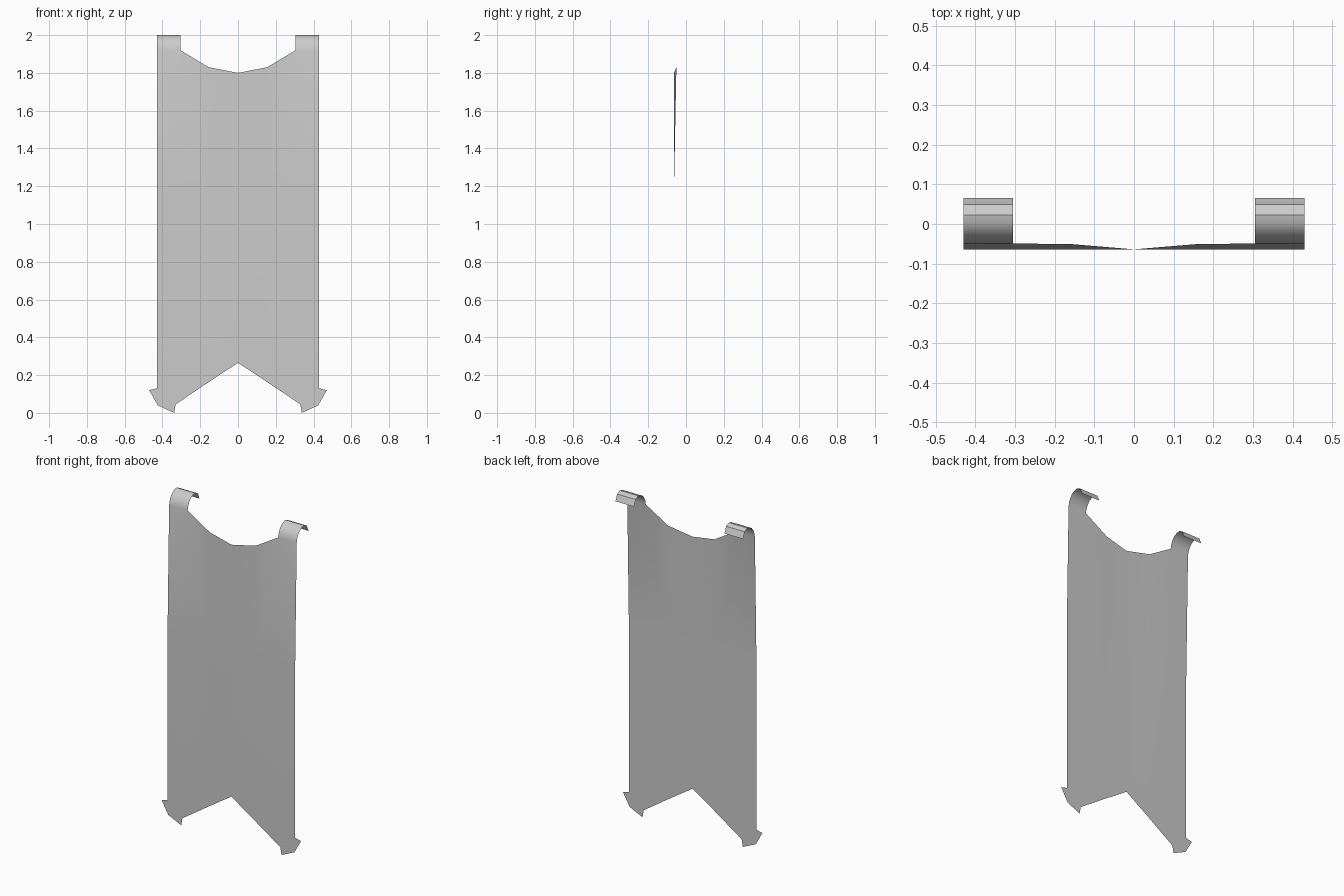
import bpy, bmesh

if "Cube" in bpy.data.objects:
    bpy.data.objects.remove(bpy.data.objects["Cube"])

FLAT = -0.064  # y of the hanging cloth

bm = bmesh.new()


def strip(a, b):
    """Quads between two equally long vertex lists."""
    for i in range(len(a) - 1):
        bm.faces.new((a[i], a[i + 1], b[i + 1], b[i]))


def row(points):
    return [bm.verts.new(p) for p in points]


# Right half of the cloth: notched hem, middle row, scooped top edge
hem = row([(0, FLAT, 0.265), (0.155, FLAT, 0.163), (0.33, FLAT, 0.045), (0.43, FLAT, 0.13)])
middle = row([(0, FLAT, 1.16), (0.155, FLAT, 1.16), (0.305, FLAT, 1.16), (0.43, FLAT, 1.16)])
top = row([(0, FLAT, 1.80), (0.155, -0.051, 1.83), (0.305, -0.049, 1.92), (0.43, -0.049, 1.92)])
strip(hem, middle)
strip(middle, top)

# Pointed corner tip at the hem
tip = row([(0.338, FLAT, 0.0), (0.425, FLAT, 0.04), (0.47, FLAT, 0.12)])
bm.faces.new([hem[2], *tip, hem[3]])

# Strap that curls over to the back
last = top[2:]
for y, z in [(-0.044, 1.944), (-0.034, 1.966), (-0.018, 1.985), (0.002, 1.996),
             (0.023, 2.0), (0.049, 1.988), (0.065, 1.95)]:
    new = row([(0.305, y, z), (0.43, y, z)])
    strip(last, new)
    last = new

mesh = bpy.data.meshes.new("hanging_banner")
bm.to_mesh(mesh)
bm.free()
banner = bpy.data.objects.new("hanging_banner", mesh)
bpy.context.collection.objects.link(banner)

# Mirror to the left half
mirror = banner.modifiers.new("mirror", 'MIRROR')
mirror.use_clip = True

bpy.context.view_layer.objects.active = banner
banner.select_set(True)
bpy.ops.object.shade_smooth_by_angle(angle=0.6)
